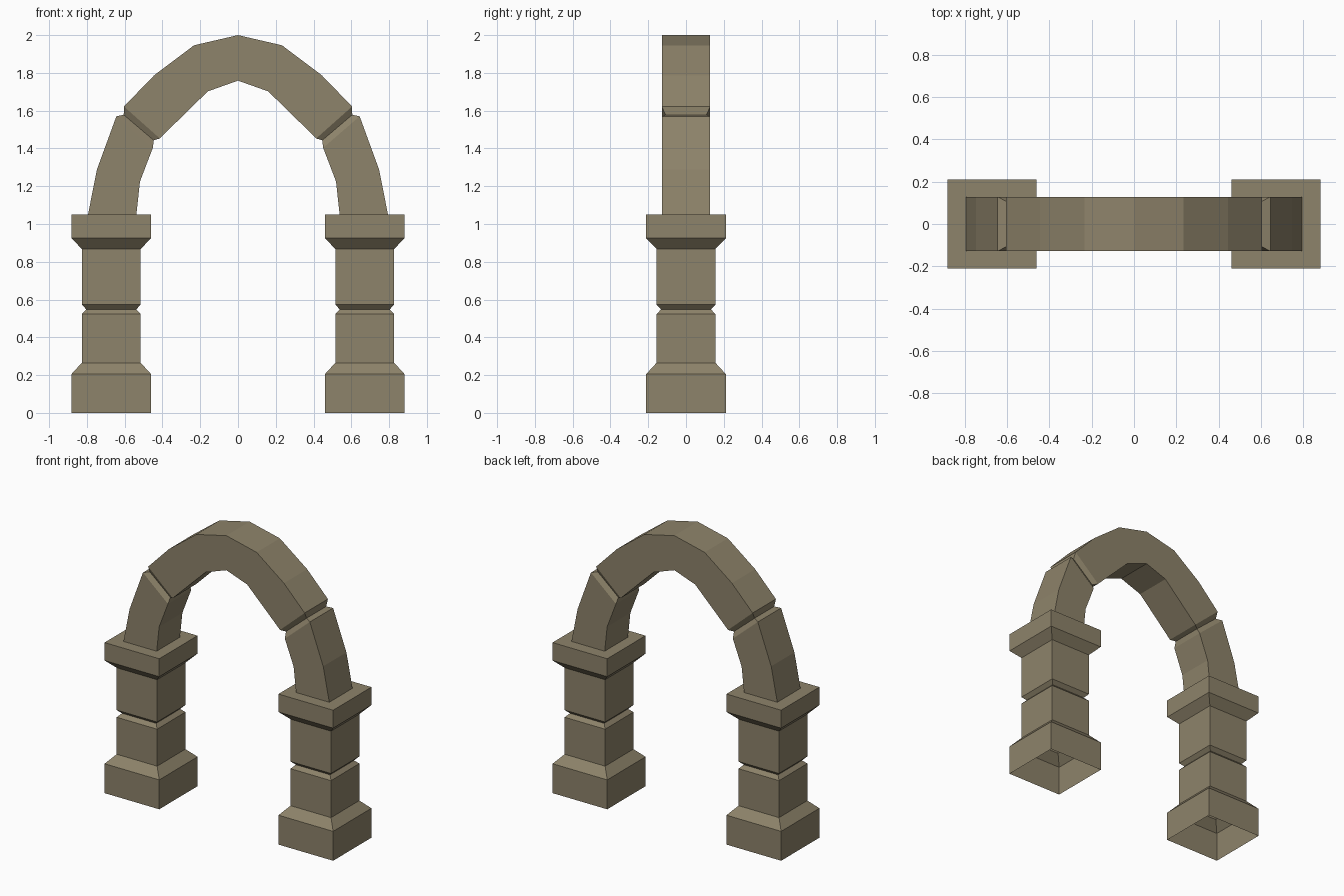
import bpy, bmesh

if "Cube" in bpy.data.objects:
    bpy.data.objects.remove(bpy.data.objects["Cube"])

stone = bpy.data.materials.new("weathered stone")
stone.diffuse_color = (0.27, 0.228, 0.145, 1)
stone.use_nodes = True
stone.node_tree.nodes["Principled BSDF"].inputs["Base Color"].default_value = stone.diffuse_color


def loft(name, rings, cap_end=False):
    """Skin a stack of four-cornered rings with flat faces."""
    bm = bmesh.new()
    loops = [[bm.verts.new(p) for p in ring] for ring in rings]
    for a, b in zip(loops, loops[1:]):
        for i in range(4):
            j = (i + 1) % 4
            bm.faces.new((a[i], a[j], b[j], b[i]))
    if cap_end:
        bm.faces.new(loops[-1])
    bmesh.ops.recalc_face_normals(bm, faces=bm.faces)
    mesh = bpy.data.meshes.new(name)
    bm.to_mesh(mesh)
    bm.free()
    mesh.materials.append(stone)
    obj = bpy.data.objects.new(name, mesh)
    bpy.context.collection.objects.link(obj)
    return obj


# Pillars: square section following (height, half width), open underneath
pillar_profile = [(0, 0.211), (0.205, 0.211), (0.265, 0.156), (0.523, 0.156),
                  (0.548, 0.132), (0.573, 0.156), (0.868, 0.156),
                  (0.925, 0.211), (1.05, 0.211)]
for side, cx in (("left", -0.671), ("right", 0.671)):
    loft(side + "_pillar",
         [[(cx - w, -w, z), (cx + w, -w, z), (cx + w, w, z), (cx - w, w, z)]
          for z, w in pillar_profile], cap_end=True)

# Arch: left half stations (outer x, outer z, inner x, inner z, half depth)
left_half = [(-0.794, 1.05, -0.538, 1.05, 0.128),
             (-0.747, 1.288, -0.519, 1.225, 0.128),
             (-0.644, 1.57, -0.451, 1.403, 0.128),
             (-0.605, 1.578, -0.446, 1.443, 0.108),   # joint groove
             (-0.604, 1.622, -0.414, 1.453, 0.128),
             (-0.444, 1.787, -0.288, 1.577, 0.128),
             (-0.233, 1.946, -0.16, 1.702, 0.128)]
keystone = [(0, 2.0, 0, 1.759, 0.128)]
right_half = [(-ox, oz, -ix, iz, d) for ox, oz, ix, iz, d in reversed(left_half)]
loft("arch", [[(ox, -d, oz), (ox, d, oz), (ix, d, iz), (ix, -d, iz)]
              for ox, oz, ix, iz, d in left_half + keystone + right_half])
